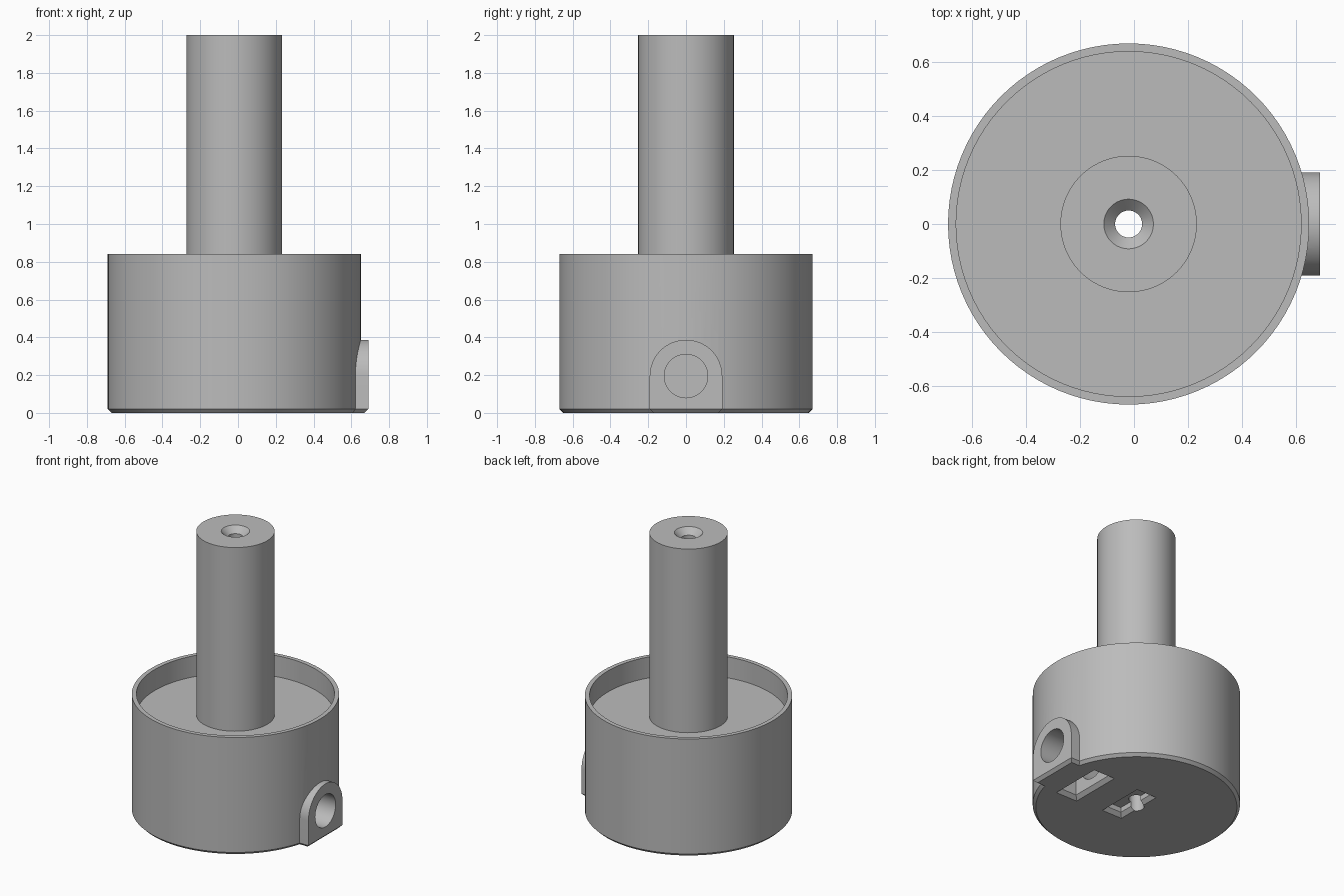
import bpy, bmesh, math
from mathutils import Matrix

AXIS = -0.02      # x of the main axis
BORE_Z = 0.195    # height of the side bore
CHAMFER = 0.02

default = bpy.data.objects.get("Cube")
if default:
    bpy.data.objects.remove(default, do_unlink=True)

grey = bpy.data.materials.new("plain_grey")
grey.use_nodes = True
grey.diffuse_color = (0.5, 0.5, 0.5, 1)
grey.node_tree.nodes["Principled BSDF"].inputs["Base Color"].default_value = (0.5, 0.5, 0.5, 1)


def to_object(bm, name):
    bmesh.ops.recalc_face_normals(bm, faces=bm.faces)
    mesh = bpy.data.meshes.new(name)
    bm.to_mesh(mesh)
    bm.free()
    mesh.materials.append(grey)
    obj = bpy.data.objects.new(name, mesh)
    obj.location.x = AXIS
    bpy.context.collection.objects.link(obj)
    return obj


def loft(rings, name, closed=False):
    """Skin a stack of equal rings; cap the ends unless it closes on itself."""
    bm = bmesh.new()
    loops = [[bm.verts.new(p) for p in ring] for ring in rings]
    pairs = list(zip(loops, loops[1:]))
    if closed:
        pairs.append((loops[-1], loops[0]))
    else:
        bm.faces.new(loops[0])
        bm.faces.new(loops[-1])
    for low, high in pairs:
        for i in range(len(low)):
            j = (i + 1) % len(low)
            bm.faces.new((low[i], low[j], high[j], high[i]))
    return to_object(bm, name)


def circle(r, z, n=96):
    return [(r * math.cos(2 * math.pi * i / n), r * math.sin(2 * math.pi * i / n), z)
            for i in range(n)]


def pocket(name, x, hx, hy, depth):
    """Rectangular cutter with a flared mouth at the underside."""
    lip = 0.025
    rings = []
    for z, grow in ((-lip, lip), (lip, -lip), (depth, -lip)):
        a, b = hx + grow, hy + grow
        rings.append([(x - a, -b, z), (x + a, -b, z), (x + a, b, z), (x - a, b, z)])
    return loft(rings, name)


def combine(target, tool, operation):
    mod = target.modifiers.new(tool.name, 'BOOLEAN')
    mod.operation = operation
    mod.solver = 'EXACT'
    mod.object = tool
    bpy.context.view_layer.objects.active = target
    bpy.ops.object.modifier_apply(modifier=mod.name)
    bpy.data.objects.remove(tool, do_unlink=True)


# Cup, post and countersunk centre hole as one turned profile (radius, height)
profile = [(0.05, 0), (0.65, 0), (0.67, CHAMFER), (0.67, 0.84), (0.64, 0.84),
           (0.64, 0.69), (0.253, 0.69), (0.253, 2), (0.092, 2), (0.05, 1.958)]
body = loft([circle(r, z) for r, z in profile], "base_with_post", closed=True)

# Arched side boss with a chamfered foot
arch = [(0.192 * math.cos(math.pi * i / 32), BORE_Z + 0.192 * math.sin(math.pi * i / 32))
        for i in range(33)]
outline = [(-0.192, 0), (0.192, 0)] + arch
boss = loft([[(x, y, z) for y, z in outline] for x in (0.55, 0.71)], "side_boss")
bm = bmesh.new()
bm.from_mesh(boss.data)
foot = [e for e in bm.edges if all(v.co.z < 0.001 for v in e.verts)]
bmesh.ops.bevel(bm, geom=foot, offset=CHAMFER, segments=1, affect='EDGES')
bm.to_mesh(boss.data)
bm.free()
combine(body, boss, 'UNION')

# Blind side bore
bm = bmesh.new()
bmesh.ops.create_cone(bm, cap_ends=True, segments=64, radius1=0.115, radius2=0.115, depth=0.6,
                      matrix=Matrix.Translation((0.52, 0, BORE_Z)) @ Matrix.Rotation(math.pi / 2, 4, 'Y'))
combine(body, to_object(bm, "side_bore"), 'DIFFERENCE')

# Pockets in the underside
combine(body, pocket("outer_pocket", 0.43, 0.085, 0.19, 0.3), 'DIFFERENCE')
combine(body, pocket("centre_pocket", 0.06, 0.08, 0.175, 0.06), 'DIFFERENCE')

# Smooth round walls, sharp edges
bpy.ops.object.select_all(action='DESELECT')
body.select_set(True)
bpy.context.view_layer.objects.active = body
bpy.ops.object.shade_smooth_by_angle(angle=math.radians(25))
